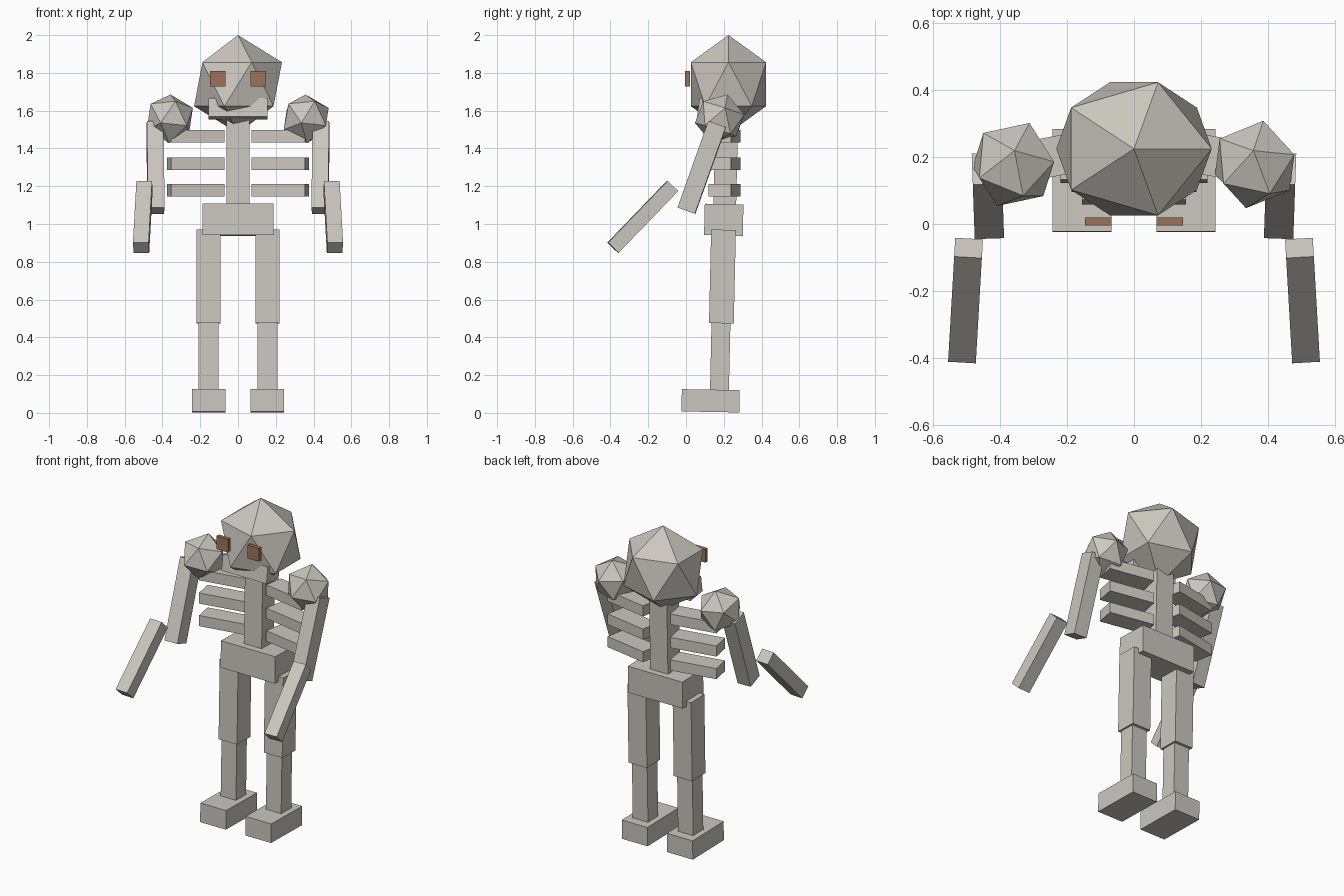
import bpy
from math import radians

cube = bpy.data.objects.get("Cube")
if cube:
    bpy.data.objects.remove(cube, do_unlink=True)


def material(name, rgb):
    mat = bpy.data.materials.new(name)
    mat.use_nodes = True
    colour = (*rgb, 1)
    mat.diffuse_color = colour
    mat.node_tree.nodes["Principled BSDF"].inputs["Base Color"].default_value = colour
    return mat


bone = material("bone", (0.6, 0.575, 0.52))
brown = material("brown", (0.33, 0.175, 0.1))


def finish(name, scale, rot, mat):
    obj = bpy.context.object
    obj.name = name
    obj.scale = scale
    obj.rotation_euler = [radians(a) for a in rot]
    obj.data.materials.append(mat)
    return obj


def box(name, centre, size, rot=(0, 0, 0), mat=bone):
    bpy.ops.mesh.primitive_cube_add(size=1, location=centre)
    return finish(name, size, rot, mat)


def ball(name, centre, radii, rot=(0, 0, 0)):
    bpy.ops.mesh.primitive_ico_sphere_add(subdivisions=1, radius=1, location=centre)
    return finish(name, radii, rot, bone)


LEAN = (-1.3, 0, 0)

# Head and trunk
ball("head", (0, 0.225, 1.74), (0.26, 0.234, 0.26))
box("jaw", (0, 0.125, 1.61), (0.31, 0.12, 0.1), (-8, 0, 0))
box("spine", (0, 0.21, 1.3), (0.122, 0.12, 0.5), LEAN)
box("pelvis", (0, 0.2, 1.022), (0.375, 0.205, 0.166), LEAN)

# Paired parts
for side, s in (("left", 1), ("right", -1)):
    box(f"{side}_eye", (s * 0.107, 0.008, 1.77), (0.08, 0.024, 0.082), mat=brown)

    # Ribs angle forward at their outer ends
    for i, z in enumerate((1.465, 1.32, 1.179)):
        box(f"{side}_rib_{i + 1}", (s * 0.224, 0.205, z),
            (0.286, 0.119, 0.066), (0, 0, -10.6 * s))

    # Arm
    ball(f"{side}_shoulder", (s * 0.361, 0.178, 1.557), (0.135,) * 3, (-18, 0, 5 * s))
    box(f"{side}_upper_arm", (s * 0.437, 0.084, 1.3),
        (0.088, 0.098, 0.487), (-19.6, 0, -2 * s))
    box(f"{side}_forearm", (s * 0.504, -0.229, 1.038),
        (0.083, 0.078, 0.454), (-44, 0, 3.3 * s))

    # Leg
    box(f"{side}_thigh", (s * 0.156, 0.193, 0.722), (0.127, 0.131, 0.495), LEAN)
    box(f"{side}_shin", (s * 0.156, 0.181, 0.29), (0.105, 0.1, 0.4), LEAN)
    box(f"{side}_foot", (s * 0.156, 0.13, 0.064), (0.177, 0.306, 0.118), (-1, 0, 0))
